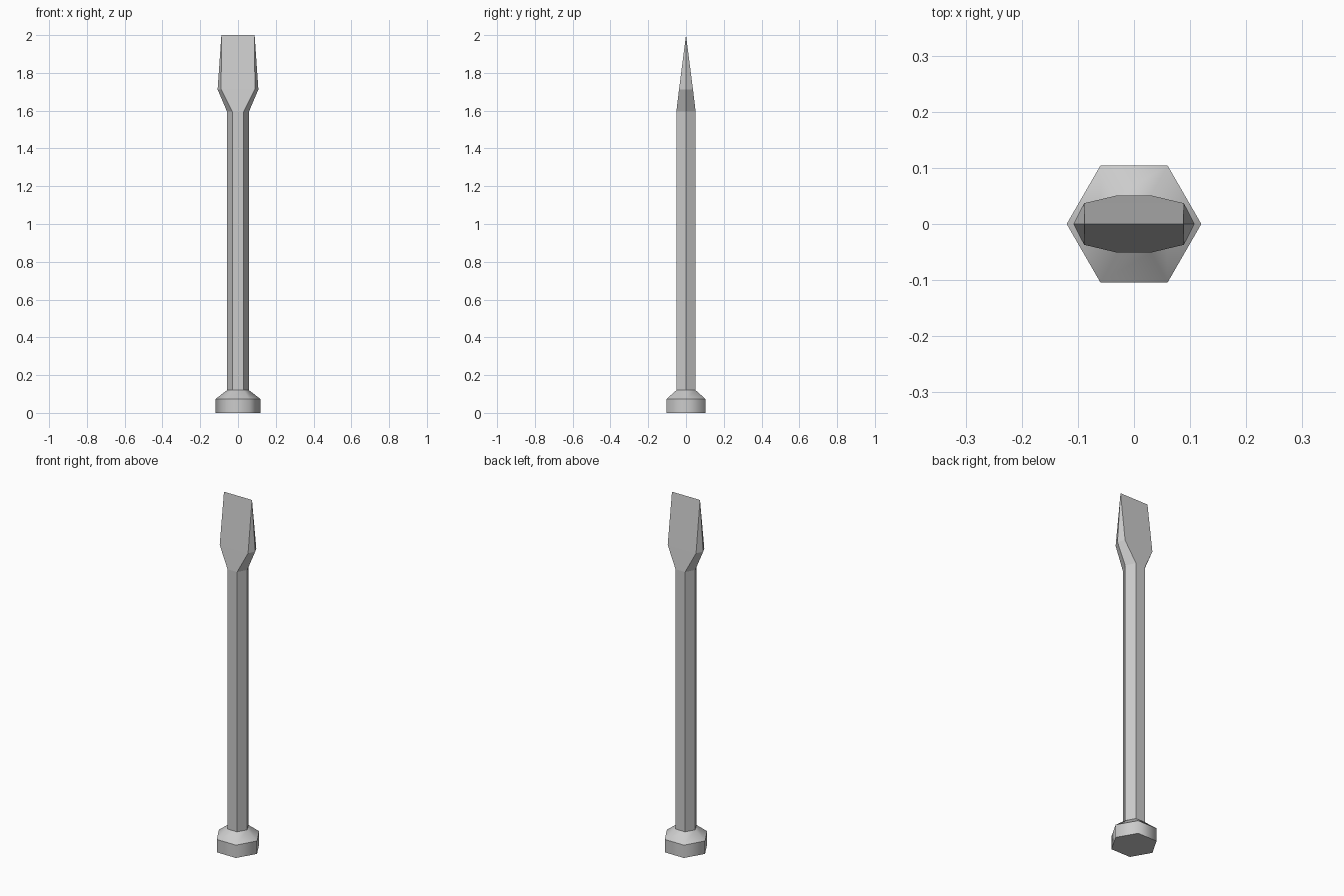
import bpy, bmesh

if "Cube" in bpy.data.objects:
    bpy.data.objects.remove(bpy.data.objects["Cube"])

# Hexagonal sections: outer x, inner x, half depth, height, smooth band above
COLLAR = [(0.12, 0.06, 0.104, 0.0, True), (0.12, 0.06, 0.104, 0.073, True),
          (0.058, 0.03, 0.051, 0.12, False)]
BLADE = [(0.058, 0.03, 0.051, 1.595, False), (0.108, 0.089, 0.037, 1.712, False),
         (0.088, 0.088, 0.0, 2.0, False)]


def loft(name, sections):
    bm = bmesh.new()
    rings = []
    for a, b, y, z, _ in sections:
        pts = [(a, 0), (b, y), (-b, y), (-a, 0), (-b, -y), (b, -y)]
        rings.append([bm.verts.new((px, py, z)) for px, py in pts])
    bm.faces.new(rings[0][::-1])
    for lower, upper, sec in zip(rings, rings[1:], sections):
        for i in range(6):
            j = (i + 1) % 6
            face = bm.faces.new((lower[i], lower[j], upper[j], upper[i]))
            face.smooth = sec[4]
    # Crisp edges around each section, soft corners on the collar
    for ring in rings:
        for i in range(6):
            edge = bm.edges.get((ring[i], ring[(i + 1) % 6]))
            edge.smooth = False
    # Collapse the last section into the straight cutting edge
    bmesh.ops.remove_doubles(bm, verts=bm.verts[:], dist=0.0001)
    bmesh.ops.recalc_face_normals(bm, faces=bm.faces[:])
    mesh = bpy.data.meshes.new(name)
    bm.to_mesh(mesh)
    bm.free()
    obj = bpy.data.objects.new(name, mesh)
    bpy.context.collection.objects.link(obj)
    return obj


# Collar, hexagonal shaft and wedge-shaped blade in one continuous body
loft("chisel_bit", COLLAR + BLADE)
